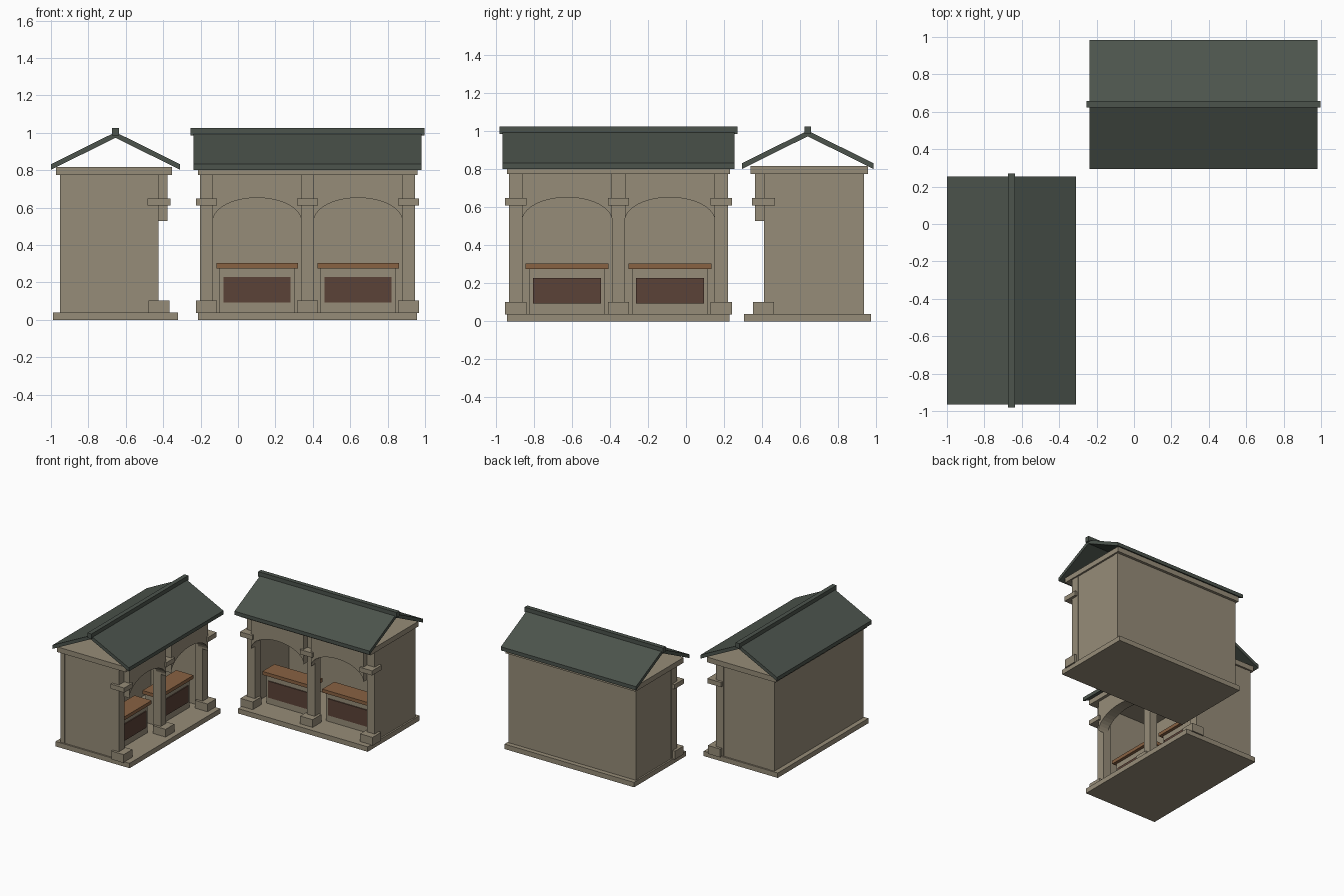
import bpy, math
from mathutils import Matrix

if "Cube" in bpy.data.objects:
    bpy.data.objects.remove(bpy.data.objects["Cube"])


def material(name, rgb):
    m = bpy.data.materials.new(name)
    m.diffuse_color = (*rgb, 1)
    m.use_nodes = True
    m.node_tree.nodes["Principled BSDF"].inputs["Base Color"].default_value = m.diffuse_color
    return m


STONE = material("stone", (0.305, 0.262, 0.188))
SLATE = material("dark green slate", (0.072, 0.088, 0.073))
WOOD = material("counter wood", (0.250, 0.122, 0.055))
DARK = material("dark brown panel", (0.105, 0.054, 0.038))


def add_mesh(name, verts, faces, mat, frame):
    me = bpy.data.meshes.new(name)
    me.from_pydata([frame @ v for v in map(lambda p: Matrix.Translation(p).translation, verts)], [], faces)
    me.materials.append(mat)
    ob = bpy.data.objects.new(name, me)
    bpy.context.collection.objects.link(ob)
    return ob


def box(name, x, y, z, mat, frame):
    verts = [(a, b, c) for a in x for b in y for c in z]
    faces = [(0, 1, 3, 2), (4, 6, 7, 5), (0, 4, 5, 1), (2, 3, 7, 6), (0, 2, 6, 4), (1, 5, 7, 3)]
    return add_mesh(name, verts, faces, mat, frame)


def arch(name, cx, half, y, spring, crown, top, frame, n=20):
    # spandrel panel: strip between the elliptical arch and a flat top
    verts, faces = [], []
    for i in range(n + 1):
        a = math.pi * (1 - i / n)
        x, z = cx + half * math.cos(a), spring + (crown - spring) * math.sin(a)
        verts += [(x, y[0], z), (x, y[0], top), (x, y[1], top), (x, y[1], z)]
    for i in range(n):
        p, q = 4 * i, 4 * i + 4
        for k in range(4):
            j = (k + 1) % 4
            faces.append((p + k, p + j, q + j, q + k))
    faces += [(3, 2, 1, 0), (4 * n, 4 * n + 1, 4 * n + 2, 4 * n + 3)]
    return add_mesh(name, verts, faces, STONE, frame)


def stall(tag, frame):
    # local frame: length along x, open front towards -y, ridge above y = 0
    def b(name, x, y, z, mat=STONE):
        return box(tag + "_" + name, x, y, z, mat, frame)

    b("plinth", (-0.585, 0.585), (-0.334, 0.334), (0, 0.04))
    b("back_wall", (-0.575, 0.575), (0.26, 0.296), (0.04, 0.775))
    b("ceiling_cornice", (-0.587, 0.587), (-0.302, 0.318), (0.775, 0.817))

    # end walls
    for s in (-1, 1):
        b("end_wall", sorted((s * 0.54, s * 0.572)), (-0.228, 0.29), (0.04, 0.775))

    # posts with foot blocks and capitals
    for c in (-0.5405, 0, 0.5405):
        b("post", (c - 0.035, c + 0.035), (-0.231, -0.16), (0.04, 0.775))
        b("post_foot", (c - 0.056, c + 0.056), (-0.289, -0.177), (0.035, 0.103))
        b("post_capital", (c - 0.056, c + 0.056), (-0.294, -0.171), (0.61, 0.648))

    # arches and counters in the two bays
    for c in (-0.27, 0.27):
        arch(tag + "_arch", c, 0.237, (-0.278, -0.19), 0.527, 0.652, 0.776, frame)
        b("counter_body", (c - 0.2, c + 0.2), (-0.135, -0.02), (0.04, 0.275))
        b("counter_panel", (c - 0.179, c + 0.179), (-0.143, -0.135), (0.093, 0.228), DARK)
        b("counter_top", (c - 0.218, c + 0.218), (-0.16, -0.005), (0.275, 0.303), WOOD)

    # gabled roof with open ends
    prof = [(-0.345, 0.802), (-0.345, 0.832), (0, 1.003), (0.345, 0.832), (0.345, 0.802), (0, 0.973)]
    verts = [(x, y, z) for x in (-0.61, 0.61) for y, z in prof]
    faces = [(i, (i + 1) % 6, (i + 1) % 6 + 6, i + 6) for i in range(6)]
    faces += [(0, 5, 2, 1), (2, 5, 4, 3), (6, 7, 8, 11), (8, 9, 10, 11)]
    add_mesh(tag + "_roof", verts, faces, SLATE, frame)
    b("ridge_cap", (-0.625, 0.625), (-0.018, 0.018), (0.985, 1.026), SLATE)


stall("back_stall", Matrix.Translation((0.372, 0.64, 0)))
stall("left_stall", Matrix.Translation((-0.655, -0.355, 0)) @ Matrix.Rotation(math.pi / 2, 4, 'Z'))

# consistent outward normals
import bmesh
for ob in bpy.data.objects:
    bm = bmesh.new()
    bm.from_mesh(ob.data)
    bmesh.ops.recalc_face_normals(bm, faces=bm.faces)
    bm.to_mesh(ob.data)
    bm.free()
